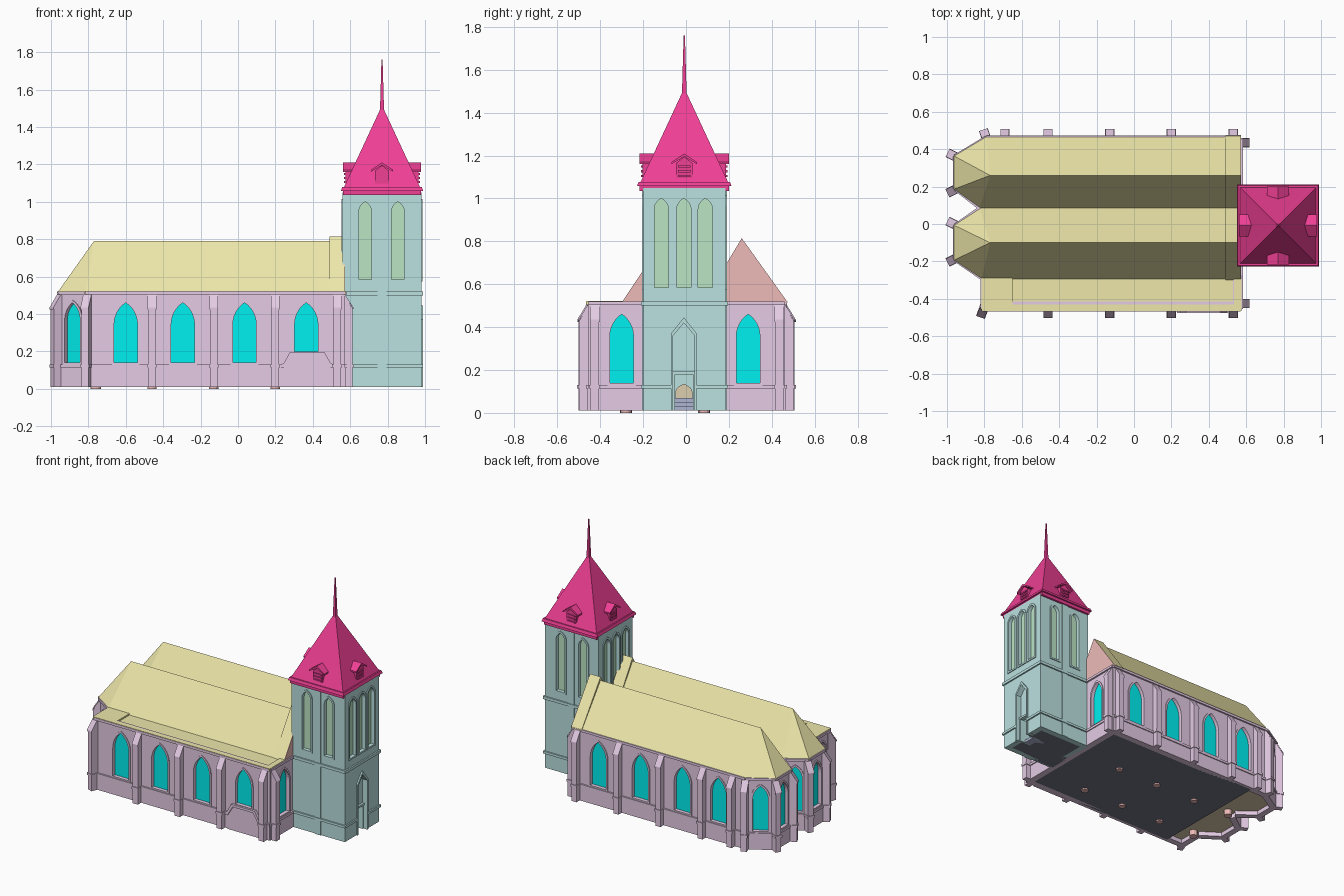
import bpy, bmesh, math
from mathutils import Matrix, Vector
from mathutils.geometry import tessellate_polygon

if "Cube" in bpy.data.objects:
    bpy.data.objects.remove(bpy.data.objects["Cube"])

COL = dict(pink=(.78, .6, .78), teal=(.5, .75, .75), yellow=(.85, .8, .4), red=(.87, .05, .3),
           cyan=(0, .87, .87), green=(.5, .78, .55), tan=(.72, .62, .42), salmon=(.85, .5, .48),
           dark=(.16, .18, .24), blue=(.42, .46, .65))
parts = {}


def part(name, col):
    if name not in parts:
        parts[name] = (bmesh.new(), col)
    return parts[name][0]


def solid(name, col, verts, faces):
    bm = part(name, col)
    vs = [bm.verts.new(v) for v in verts]
    fs = [bm.faces.new([vs[i] for i in f]) for f in faces]
    bmesh.ops.recalc_face_normals(bm, faces=fs)


def plate(name, col, M, loops, d0, d1):
    """Extrude 2D outlines (first is outer, the rest holes) along the frame normal."""
    flat = [p for l in loops for p in l]
    n = len(flat)
    tris = tessellate_polygon([[Vector((p[0], p[1], 0)) for p in l] for l in loops])
    faces = [tuple(t) for t in tris] + [tuple(i + n for i in reversed(t)) for t in tris]
    s = 0
    for l in loops:
        for i in range(len(l)):
            a, b = s + i, s + (i + 1) % len(l)
            faces.append((a, b, b + n, a + n))
        s += len(l)
    solid(name, col, [M @ Vector((p[0], p[1], d)) for d in (d0, d1) for p in flat], faces)


def frame(a, b):
    """Local x runs a->b, local y is up, local z points outward (right of travel)."""
    u = Vector((b[0] - a[0], b[1] - a[1], 0)).normalized()
    v = Vector((0, 0, 1))
    M = Matrix((u, v, u.cross(v))).transposed().to_4x4()
    M.translation = (a[0], a[1], 0)
    return M


def rect(x0, x1, y0, y1):
    return [(x0, y0), (x1, y0), (x1, y1), (x0, y1)]


def lancet(c, w, z0, z1, rise, n=6):
    h = [(w * math.cos(t) - w / 2, rise * math.sin(t) / .866)
         for t in [math.pi / 3 * i / n for i in range(n + 1)]]
    right = [(c + x, z1 - rise + z) for x, z in h]
    left = [(c - x, z1 - rise + z) for x, z in reversed(h[:-1])]
    return [(c - w / 2, z0), (c + w / 2, z0)] + right + left


def window(pre, wallcol, glass, M, c, w, z0, z1, rise):
    plate(pre + "_glass", glass, M, [lancet(c, w, z0, z1, rise)], -.028, -.02)
    plate(pre + "_window_frames", wallcol, M,
          [lancet(c, w + .024, z0 - .012, z1 + .014, rise + .004), lancet(c, w, z0, z1, rise)], -.015, .006)


def box(name, col, x0, x1, y0, y1, z0, z1):
    plate(name, col, Matrix(), [rect(x0, x1, y0, y1)], z0, z1)


def column(x, y, r, z0, z1):
    ring = [(x + r * math.cos(i * math.pi / 6), y + r * math.sin(i * math.pi / 6)) for i in range(12)]
    plate("columns", "salmon", Matrix(), [ring], z0, z1)


# Nave and twin apse walls: start corner, window distances, window width
W = [((-.81, -.455), [.21, .515, .845, 1.175], .125), ((.57, -.455), [.155, .745], .11),
     ((.57, .46), [.205, .535, .865, 1.15], .125), ((-.79, .46), [.097], .1),
     ((-.955, .36), [.085], .1), ((-.955, .19), [.08], .09), ((-.82, .085), [.08], .09),
     ((-.955, -.01), [.09], .1), ((-.955, -.19), [.088], .1), ((-.81, -.29), [.08], .09)]
for k, (a, ds, w) in enumerate(W):
    b = W[(k + 1) % len(W)][0]
    M = frame(a, b)
    L = math.dist(a, b)
    holes = []
    for j, d in enumerate(ds):
        z0 = .2 if (k == 0 and j == 3) else .14
        holes.append(lancet(d, w, z0, .46, w * .95))
        window("nave", "pink", "cyan", M, d, w, z0, .46, w * .95)
    plate("nave_walls", "pink", M, [rect(0, L, .01, .52)] + holes, -.04, 0)
    runs = [(0, 1.05), (1.31, L)] if k == 0 else [(0, L)]
    for x0, x1 in runs:
        plate("nave_string_course", "pink", M, [rect(x0, x1, .113, .13)], -.01, .012)
    plate("nave_plinth", "pink", M, [rect(0, L, .01, .113)], -.01, .005)
    plate("nave_cornice", "pink", M, [rect(0, L, .503, .52)], -.01, .012)

# Blind side porch with its stepped moulding
M = frame(W[0][0], W[1][0])
hood = [(1.04, .113), (1.055, .13), (1.095, .185), (1.265, .185), (1.305, .13), (1.32, .113)]
plate("side_porch", "pink", M, [[(1.055, .01)] + hood[1:-1] + [(1.305, .01)]], -.01, .012)
plate("side_porch_moulding", "pink", M,
      [[(1.04, .113), (1.04, .13), (1.055, .137), (1.088, .197), (1.272, .197), (1.305, .137), (1.32, .13),
        (1.32, .113), (1.3, .113), (1.26, .18), (1.1, .18), (1.06, .113)]], -.01, .02)

# Buttresses with sloped caps and a band
B = [(x, -.455, 0, -1) for x in (-.46, -.13, .2)] + [(.53, -.455, 0, -1)]
B += [(x, .46, 0, 1) for x in (-.69, -.46, -.13, .2, .53)]
B += [(.57, -.425, 1, 0), (.57, .435, 1, 0), (-.79, .46, -.35, 1), (-.805, -.455, -.35, -1),
      (-.955, .36, -1, .5), (-.955, .185, -1, -.5), (-.955, -.005, -1, .5), (-.955, -.185, -1, -.5)]
for x, y, dx, dy in B:
    M = frame((x, y), (x + dx, y + dy))
    e = .042
    plate("buttresses", "pink", M, [[(-.02, .01), (e, .01), (e, .43), (0, .5), (-.02, .5)]], -.02, .02)
    plate("buttress_bands", "pink", M, [rect(-.02, e + .005, .113, .13)], -.025, .025)
    plate("buttress_caps", "pink", M, [[(e + .005, .425), (e + .005, .435), (0, .508), (0, .497)]], -.023, .023)

# Twin nave roofs with hipped apse ends and raised gables
gable = frame((.57, 0), (.57, 1))
for y0, y1, ridge, apse in ((.085, .47, .26, ((-.79, .47), (-.965, .365), (-.965, .185), (-.825, .085))),
                            (-.295, .085, -.1, ((-.825, .085), (-.965, -.005), (-.965, -.195), (-.815, -.295)))):
    eave = [(.56, y0), (.56, y1)] + list(apse)
    verts = [(x, y, .515) for x, y in eave] + [(.56, ridge, .79), (-.77, ridge, .79)]
    solid("nave_roof", "yellow", verts,
          [(0, 1, 2, 3, 4, 5), (0, 1, 6), (1, 2, 7, 6), (2, 3, 7), (3, 4, 7), (4, 5, 7), (5, 0, 6, 7)])
    tri = [(y0 - .005, .515), (y1 + .005, .515), (ridge, .815)]
    plate("gable_parapets", "yellow", gable, [tri], -.08, 0)
    plate("gable_faces", "salmon", gable, [tri], 0, .003)

# Flat side aisle roof with raised rim
box("aisle_roof", "yellow", -.81, .57, -.455, -.28, .495, .512)
plate("aisle_roof_rim", "yellow", Matrix(),
      [rect(-.815, .575, -.465, -.285), rect(-.65, .535, -.43, -.286)], .505, .523)

# Tower walls, belfry windows, bands
T = [((.56, -.2), [.12, .295]), ((.98, -.2), [.085, .19, .29]),
     ((.98, .185), [.125, .3]), ((.56, .185), [.095, .195, .3])]
for k, (a, ds) in enumerate(T):
    b = T[(k + 1) % 4][0]
    M = frame(a, b)
    L = math.dist(a, b)
    holes = []
    for d in ds:
        holes.append(lancet(d, .066, .585, 1.0, .05))
        window("belfry", "teal", "green", M, d, .066, .585, 1.0, .05)
    if k == 1:
        outer = [(.13, .01), (.25, .01), (.25, .37), (.19, .445), (.13, .37)]
        inner = [(.14, .01), (.24, .01), (.24, .36), (.19, .42), (.14, .36)]
        holes = holes + [inner]
        # Portal: wall outline is notched by the open doorway
        wall = [(0, .01), (.14, .01), (.14, .36), (.19, .42), (.24, .36), (.24, .01), (L, .01), (L, 1.05), (0, 1.05)]
        plate("tower_walls", "teal", M, [wall] + holes[:-1], -.04, 0)
        surround = [outer[0], inner[0], inner[4], inner[3], inner[2], inner[1]] + outer[1:]
        plate("portal_surround", "teal", M, [surround], -.02, .01)
        plate("portal_tympanum", "teal", M, [[(.14, .18), (.24, .18), (.24, .36), (.19, .42), (.14, .36)]], -.05, -.03)
        plate("portal_lintel", "teal", M, [rect(.135, .245, .178, .192)], -.05, -.015)
        for s in (.14, .232):
            plate("portal_jambs", "teal", M, [rect(s, s + .008, .01, .18)], -.12, -.02)
        for i in range(3):
            plate("portal_steps", "blue", M, [rect(.148, .232, .01, .03 + .02 * i)], -.1 - .03 * i, -.06 - .03 * i)
        plate("inner_door", "tan", M, [lancet(.19, .08, .06, .135, .04)], -.2, -.19)
    else:
        plate("tower_walls", "teal", M, [rect(0, L, .01, 1.05)] + holes, -.04, 0)
    if k in (0, 2):
        plate("tower_pilasters", "teal", M, [rect(.187, .233, .01, 1.04)], -.005, .006)
    low = [(-.01, .13), (.25, L + .01)] if k == 1 else [(-.01, L + .01)]
    for x0, x1 in low:
        plate("tower_bands", "teal", M, [rect(x0, x1, .113, .13)], -.01, .01)
    plate("tower_bands", "teal", M, [rect(-.01, L + .01, .5, .52)], -.01, .01)

# Tower roof: eaves slabs, pyramid, finial
cx, cy = .77, -.008


def frustum(name, h0, h1, z0, z1):
    verts = [(cx + sx * h, cy + sy * h, z) for h, z in ((h0, z0), (h1, z1))
             for sx, sy in ((-1, -1), (1, -1), (1, 1), (-1, 1))]
    solid(name, "red", verts, [(0, 1, 2, 3), (4, 5, 6, 7)] + [(i, (i + 1) % 4, (i + 1) % 4 + 4, i + 4) for i in range(4)])


frustum("tower_eaves", .208, .208, 1.035, 1.06)
frustum("tower_eaves", .22, .213, 1.058, 1.078)
frustum("tower_roof", .205, .014, 1.075, 1.485)
frustum("finial_base", .018, .012, 1.475, 1.49)
frustum("finial_spike", .011, .003, 1.485, 1.76)

# Four louvred dormers
for dx, dy in ((1, 0), (0, 1), (-1, 0), (0, -1)):
    M = frame((cx, cy), (cx - dy, cy + dx))
    plate("dormers", "red", M, [[(-.038, 1.08), (.038, 1.08), (.038, 1.165), (0, 1.195), (-.038, 1.165)]], .07, .195)
    plate("dormer_roofs", "red", M,
          [[(-.06, 1.16), (-.06, 1.17), (0, 1.21), (.06, 1.17), (.06, 1.16), (0, 1.195)]], .07, .208)
    for z in (1.1, 1.122, 1.144):
        plate("dormer_louvres", "red", M, [rect(-.03, .03, z, z + .01)], .19, .202)

# Floors and interior columns
box("nave_floor", "dark", -.66, .57, -.44, .445, .01, .02)
plate("tower_floor", "dark", Matrix(), [[(.56, -.19), (.97, -.19), (.97, -.06), (.87, -.06), (.87, .04),
                                         (.97, .04), (.97, .175), (.56, .175)]], .01, .02)
plate("choir_floor", "tan", Matrix(),
      [[(-.66, -.44), (-.66, .44), (-.79, .44), (-.94, .355), (-.94, .195), (-.805, .085),
        (-.94, -.015), (-.94, -.185), (-.8, -.28), (-.8, -.44)]], .04, .05)
for y in (.085, -.28):
    for x in (-.46, -.13, .2):
        column(x, y, .025, 0, .5)
    column(-.76, y, .028, 0, .5)

# Turn every collected part into an object
for name, (bm, col) in parts.items():
    bmesh.ops.dissolve_limit(bm, angle_limit=.002, verts=bm.verts, edges=bm.edges)
    me = bpy.data.meshes.new(name)
    bm.to_mesh(me)
    bm.free()
    mat = bpy.data.materials.get(col) or bpy.data.materials.new(col)
    mat.diffuse_color = (*COL[col], 1)
    mat.use_nodes = True
    mat.node_tree.nodes["Principled BSDF"].inputs["Base Color"].default_value = mat.diffuse_color
    me.materials.append(mat)
    bpy.context.collection.objects.link(bpy.data.objects.new(name, me))
